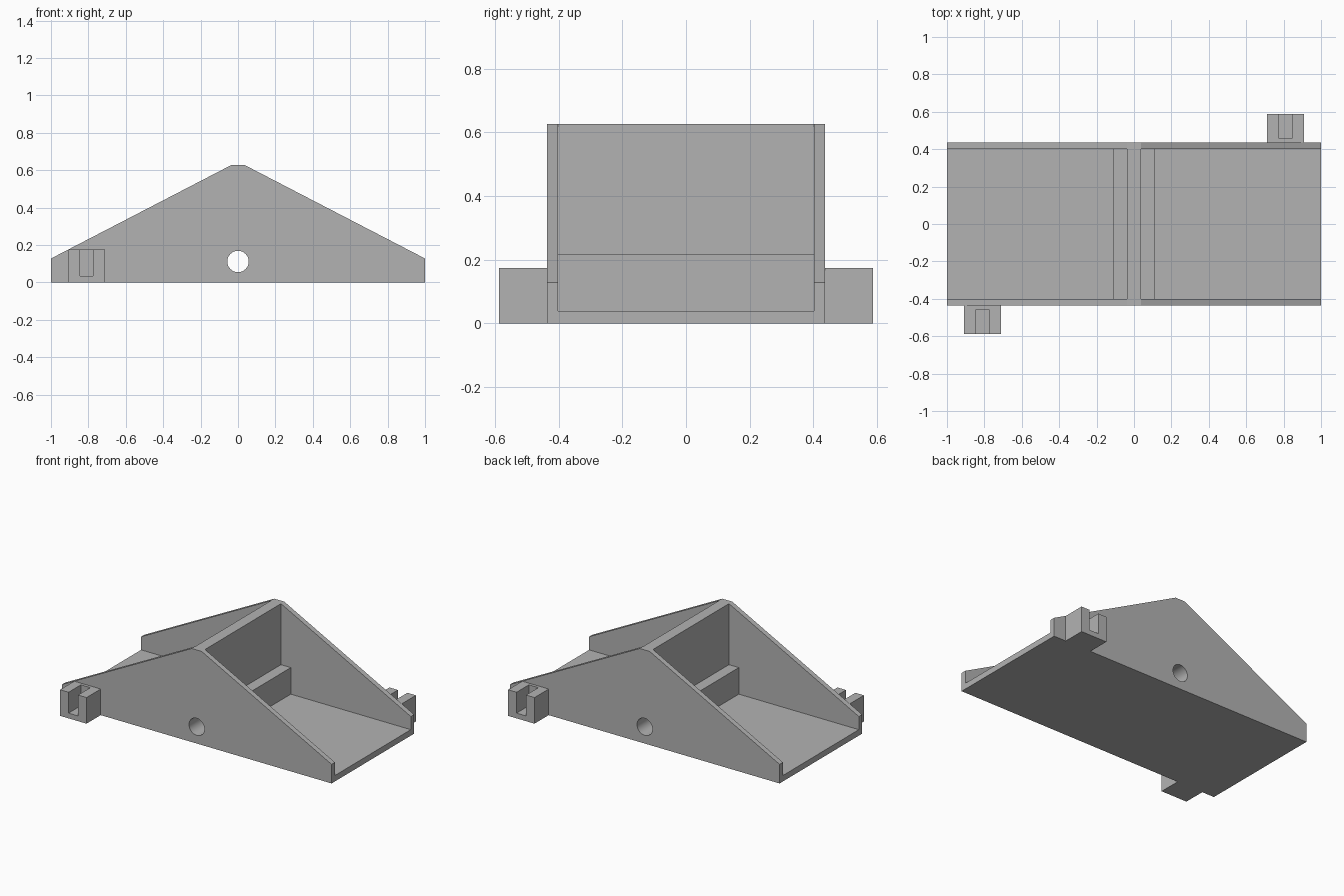
import bpy, bmesh, math
from mathutils import Matrix

cube = bpy.data.objects.get("Cube")
if cube:
    bpy.data.objects.remove(cube, do_unlink=True)

grey = bpy.data.materials.new("plain grey")
grey.use_nodes = True
colour = (0.45, 0.45, 0.45, 1)
grey.diffuse_color = colour
grey.node_tree.nodes["Principled BSDF"].inputs["Base Color"].default_value = colour


def add_object(name, bm):
    bmesh.ops.recalc_face_normals(bm, faces=bm.faces)
    mesh = bpy.data.meshes.new(name)
    bm.to_mesh(mesh)
    bm.free()
    mesh.materials.append(grey)
    obj = bpy.data.objects.new(name, mesh)
    bpy.context.collection.objects.link(obj)
    return obj


def prism(name, profile, y0, y1):
    """Extrude an x-z outline from y0 to y1."""
    bm = bmesh.new()
    face = bm.faces.new([bm.verts.new((x, y0, z)) for x, z in profile])
    new = bmesh.ops.extrude_face_region(bm, geom=[face])["geom"]
    verts = [v for v in new if isinstance(v, bmesh.types.BMVert)]
    bmesh.ops.translate(bm, verts=verts, vec=(0, y1 - y0, 0))
    return add_object(name, bm)


def box(name, x0, x1, y0, y1, z0, z1):
    return prism(name, [(x0, z0), (x1, z0), (x1, z1), (x0, z1)], y0, y1)


def cut(target, cutter):
    cutter.hide_render = True
    cutter.hide_set(True)
    mod = target.modifiers.new(cutter.name, "BOOLEAN")
    mod.operation, mod.solver, mod.object = "DIFFERENCE", "EXACT", cutter


# Ramp-shaped body: solid gable outline
WALL, INNER = 0.437, 0.402
half = [(1, 0), (1, 0.128), (0.037, 0.627)]
body = prism("body", half + [(-x, z) for x, z in reversed(half)], -WALL, WALL)

# Open bays either side of the centre wall, leaving floor and axle housing
bay = [(0.11, 0.04), (1.2, 0.04), (1.2, 1), (0.037, 1), (0.037, 0.218), (0.11, 0.218)]
for name, side in (("left_bay_cutter", 1), ("right_bay_cutter", -1)):
    cut(body, prism(name, [(side * x, z) for x, z in bay], -INNER, INNER))

# Axle hole through the full width
bm = bmesh.new()
place = Matrix.Translation((0, 0, 0.112)) @ Matrix.Rotation(math.pi / 2, 4, "X")
bmesh.ops.create_cone(bm, cap_ends=True, segments=48, radius1=0.057,
                      radius2=0.057, depth=2, matrix=place)
cut(body, add_object("axle_hole_cutter", bm))

# Slotted brackets on diagonally opposite corners
for name, side in (("front_bracket", -1), ("back_bracket", 1)):
    x = 0.81 * side
    bracket = box(name, x - 0.098, x + 0.098, *sorted((side * 0.434, side * 0.587)), 0, 0.175)
    slot = box(name + "_slot_cutter", x - 0.035, x + 0.035,
               *sorted((side * 0.457, side * 0.7)), 0.035, 0.3)
    cut(bracket, slot)

# Smooth hole wall, crisp edges elsewhere
bpy.ops.object.select_all(action="DESELECT")
for name in ("body", "front_bracket", "back_bracket"):
    obj = bpy.data.objects[name]
    obj.select_set(True)
    bpy.context.view_layer.objects.active = obj
    for mod in list(obj.modifiers):
        bpy.ops.object.modifier_apply(modifier=mod.name)
bpy.ops.object.shade_smooth_by_angle(angle=math.radians(25))

# Remove the used cutters
for obj in list(bpy.data.objects):
    if obj.name.endswith("_cutter"):
        bpy.data.objects.remove(obj, do_unlink=True)
